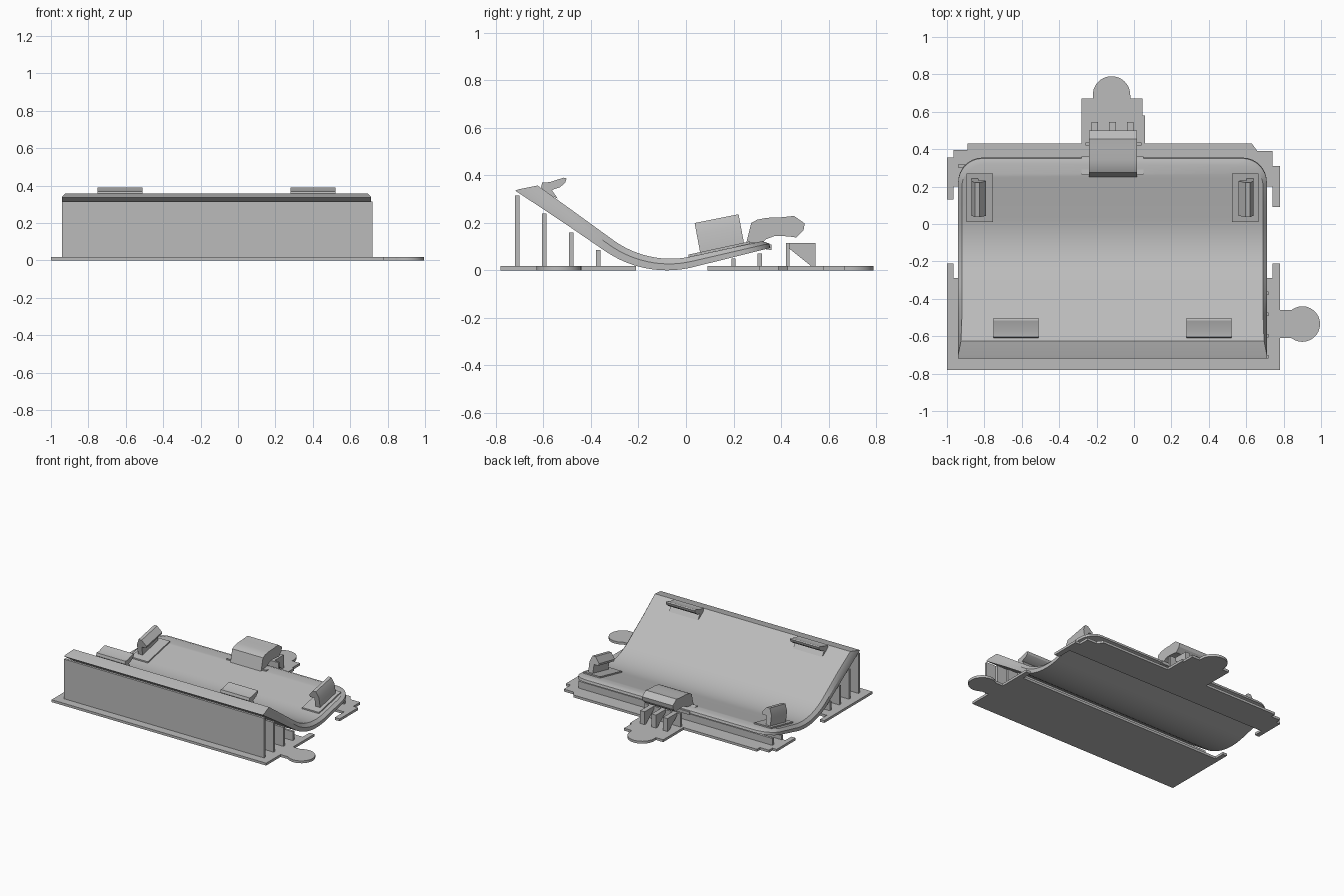
import bpy, bmesh, math

if "Cube" in bpy.data.objects:
    bpy.data.objects.remove(bpy.data.objects["Cube"])

grey = bpy.data.materials.new("light grey")
grey.diffuse_color = (0.50, 0.50, 0.50, 1)
grey.use_nodes = True
grey.node_tree.nodes["Principled BSDF"].inputs["Base Color"].default_value = grey.diffuse_color
CX = -0.115            # tray centre line
HALF = 0.825           # tray half width


def finish(name, bm, angle=30):
    bmesh.ops.recalc_face_normals(bm, faces=bm.faces[:])
    me = bpy.data.meshes.new(name)
    bm.to_mesh(me)
    bm.free()
    me.materials.append(grey)
    ob = bpy.data.objects.new(name, me)
    bpy.context.collection.objects.link(ob)
    bpy.ops.object.select_all(action='DESELECT')
    ob.select_set(True)
    bpy.context.view_layer.objects.active = ob
    bpy.ops.object.shade_smooth_by_angle(angle=math.radians(angle))
    return ob


def prism(name, pts, lo, hi, place):
    """Extrude a closed 2D outline; place(u, v, t) gives the 3D point."""
    bm = bmesh.new()
    a = [bm.verts.new(place(u, v, lo)) for u, v in pts]
    b = [bm.verts.new(place(u, v, hi)) for u, v in pts]
    bm.faces.new(a)
    bm.faces.new(b)
    n = len(pts)
    for i in range(n):
        j = (i + 1) % n
        bm.faces.new((a[i], a[j], b[j], b[i]))
    return finish(name, bm)


def across(name, pts, x0, x1):          # y-z outline run along x
    return prism(name, pts, x0, x1, lambda u, v, t: (t, u, v))


def plate(name, pts, z0=0.0, z1=0.018):  # x-y outline with thickness
    return prism(name, pts, z0, z1, lambda u, v, t: (u, v, t))


def rect(u0, u1, v0, v1):
    return [(u0, v0), (u1, v0), (u1, v1), (u0, v1)]


def arc(cx, cy, r, a0, a1, n=20):
    return [(cx + r * math.cos(math.radians(a0 + (a1 - a0) * i / n)),
             cy + r * math.sin(math.radians(a0 + (a1 - a0) * i / n))) for i in range(n + 1)]


# --- curved tray: straight front ramp, arc, gentle back ramp
R, YB = 0.46, -0.08
A_FRONT, A_BACK = math.radians(-34.4), math.radians(14)


def under(y):
    """Underside height and slope angle at y."""
    a = math.asin(max(-1, min(1, (y - YB) / R)))
    a = max(A_FRONT, min(A_BACK, a))
    y0, z0 = YB + R * math.sin(a), R - R * math.cos(a)
    return z0 + (y - y0) * math.tan(a), a


def raised(y, k):
    z, a = under(y)
    t = (0.0465 - 0.0327 * y) * k
    return y - t * math.sin(a), z + t * math.cos(a)


def half_width(y):
    r, yc = 0.13, 0.225
    return HALF if y <= yc else HALF - r + math.sqrt(max(0, r * r - (y - yc) ** 2))


stations = [-0.52] + [-0.36 + 0.028 * i for i in range(15)] + [0.12]
stations += [0.225 + 0.13 * math.sin(math.radians(11.25 * i)) for i in range(9)]
bm = bmesh.new()
rings = []
for y in [-0.72] + stations:
    w = half_width(y)
    if y == -0.72:
        sec = [(w, -0.72, 0.336), (w, -0.70, 0.342), (w - 0.015, -0.625, 0.357)]
    else:
        yt = y - 0.025 * max(0, (y - 0.1) / 0.255)
        sec = [(w, y, under(y)[0]), (w, *raised(y, 0.55)), (w - 0.02, *raised(yt, 1))]
    loop = [(CX - q, v, z) for q, v, z in sec] + [(CX + q, v, z) for q, v, z in reversed(sec)]
    rings.append([bm.verts.new(p) for p in loop])
for p, q in zip(rings, rings[1:]):
    for i in range(6):
        j = (i + 1) % 6
        bm.faces.new((p[i], p[j], q[j], q[i]))
for ring in (rings[0], rings[-1]):
    for i, j, k, l in ((0, 1, 4, 5), (1, 2, 3, 4)):
        bm.faces.new((ring[i], ring[j], ring[k], ring[l]))
finish("curved_tray", bm)

# --- base plates with round pull tabs
plate("front_base", [(-1, -0.78), (0.78, -0.78), (0.78, -0.61)]
      + arc(0.90, -0.535, 0.095, -128, 128)
      + [(0.78, -0.46), (0.78, -0.21), (0.74, -0.21), (0.74, -0.29), (-0.965, -0.29),
         (-0.965, -0.21), (-1, -0.21)])
plate("back_base", [(-1, 0.13), (-0.965, 0.13), (-0.965, 0.20), (0.74, 0.20), (0.74, 0.09),
                    (0.78, 0.09), (0.78, 0.31), (0.74, 0.31), (0.74, 0.39), (0.66, 0.39),
                    (0.63, 0.43), (0.06, 0.43), (0.06, 0.58), (0.045, 0.58), (0.045, 0.67),
                    (-0.02, 0.67)]
      + arc(-0.12, 0.69, 0.10, 0, 180)
      + [(-0.22, 0.67), (-0.28, 0.67), (-0.28, 0.43), (-0.89, 0.43), (-0.89, 0.395),
         (-0.965, 0.395), (-0.965, 0.355), (-1, 0.355)])

# --- upright support walls under the tray
for i, (y, top) in enumerate([(-0.71, 0.315), (-0.597, 0.24), (-0.483, 0.16), (-0.37, 0.085),
                              (0.20, 0.05), (0.31, 0.07)]):
    x1 = 0.72 if y < 0 else 0.67
    across(f"support_wall_{i + 1}", rect(y - 0.009, y + 0.009, 0.01, top), -0.94, x1)

# --- centre latch with its hinge pad, stop wall and gussets
across("latch", [(0.25, 0.10), (0.275, 0.20), (0.30, 0.213), (0.34, 0.221), (0.40, 0.223),
                 (0.455, 0.229), (0.50, 0.197), (0.495, 0.17), (0.465, 0.138), (0.43, 0.143),
                 (0.375, 0.145), (0.335, 0.13), (0.30, 0.095)], -0.24, 0.015)
across("latch_pad", [(0.265, 0.10), (0.36, 0.085), (0.36, 0.108), (0.265, 0.12)], -0.28, 0.05)
across("latch_stop", rect(0.42, 0.435, 0.01, 0.115), -0.26, 0.04)
for i, x in enumerate((-0.21, -0.115, -0.02)):
    across(f"latch_gusset_{i + 1}", [(0.43, 0.115), (0.545, 0.115), (0.545, 0.015),
                                     (0.53, 0.015), (0.43, 0.095)], x - 0.018, x + 0.018)

# --- mirrored side clips on pads, tilted with the back ramp
hook = [(0, 0), (0, 0.10), (0.02, 0.143), (0.045, 0.143), (0.08, 0.105), (0.075, 0.09),
        (0.04, 0.09), (0.035, 0)]
for side, s in (("left", -1), ("right", 1)):
    def clip_point(u, v, t, s=s):
        return (CX + s * (0.755 - u), t - 0.2 * v + 0.015, 0.046 + 0.2 * (t - 0.05) + v * 1.07)
    prism(f"{side}_clip", hook, 0.05, 0.235, clip_point)
    inner, outer = CX + s * 0.64, CX + s * 0.78
    across(f"{side}_clip_pad", [(0.01, 0.045), (0.27, 0.10), (0.27, 0.122), (0.01, 0.066)],
           min(inner, outer), max(inner, outer))

# --- front retaining tabs on the lip
for side, s in (("left", -1), ("right", 1)):
    x = CX + s * 0.515
    across(f"{side}_front_tab", [(-0.61, 0.35), (-0.605, 0.37), (-0.575, 0.371), (-0.515, 0.39),
                                 (-0.503, 0.387), (-0.508, 0.37), (-0.53, 0.35), (-0.565, 0.338),
                                 (-0.54, 0.302), (-0.59, 0.325)], x - 0.12, x + 0.12)
